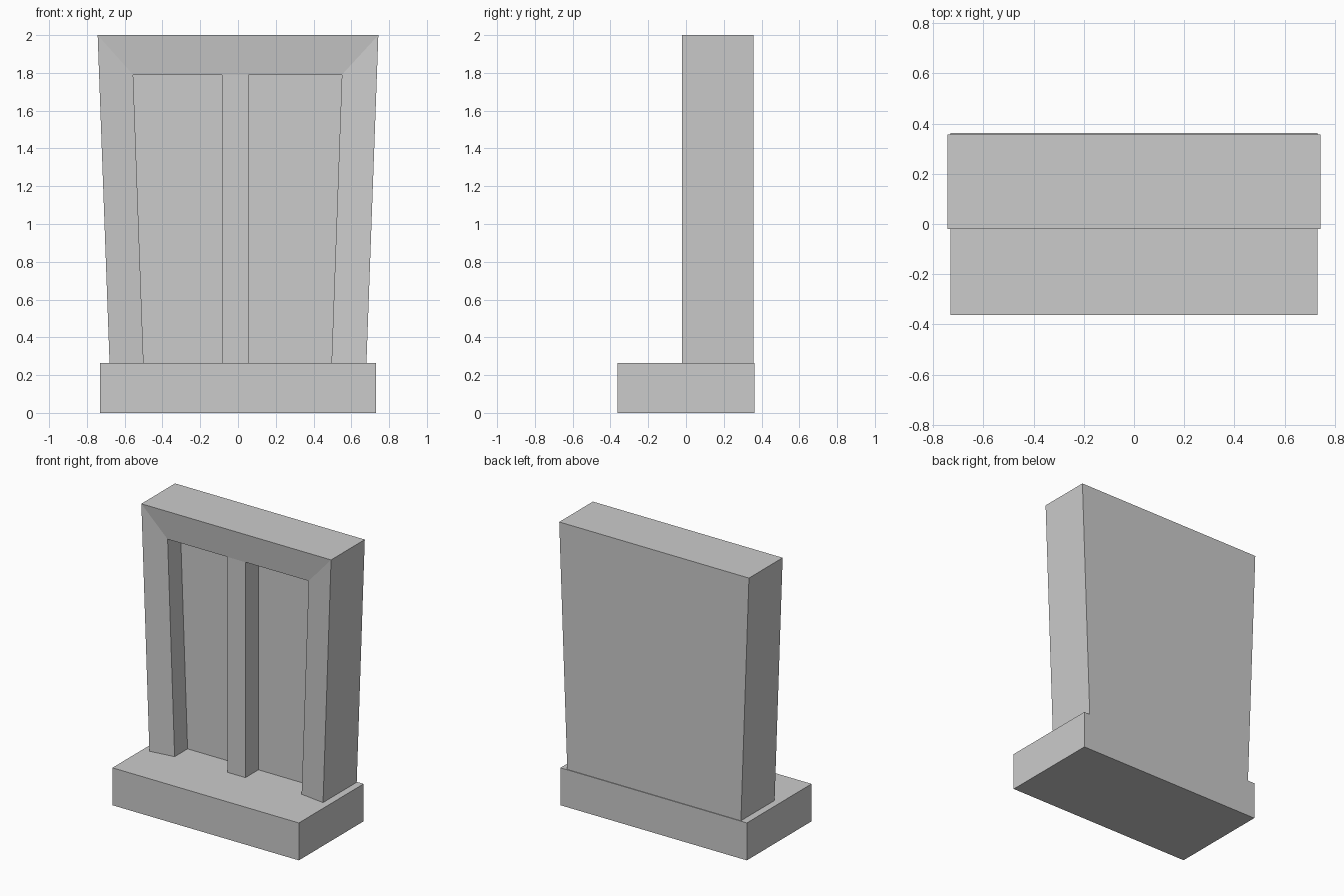
import bpy
import bmesh

if "Cube" in bpy.data.objects:
    bpy.data.objects.remove(bpy.data.objects["Cube"], do_unlink=True)

# Single plain stone colour
stone = bpy.data.materials.new("grey_stone")
stone.use_nodes = True
colour = (0.6, 0.6, 0.6, 1)
stone.diffuse_color = colour
stone.node_tree.nodes["Principled BSDF"].inputs["Base Color"].default_value = colour

BASE_TOP, TOP, LINTEL = 0.265, 2.0, 1.79
FRONT, RECESS, PANEL, BACK = -0.02, 0.005, 0.15, 0.357


def finish(name, bm):
    bmesh.ops.remove_doubles(bm, verts=bm.verts, dist=0.0001)
    bmesh.ops.recalc_face_normals(bm, faces=bm.faces)
    mesh = bpy.data.meshes.new(name)
    bm.to_mesh(mesh)
    bm.free()
    mesh.materials.append(stone)
    obj = bpy.data.objects.new(name, mesh)
    bpy.context.collection.objects.link(obj)
    return obj


def outline(bottom_l, bottom_r, top_l, top_r, top, y):
    """Four corners: bottom left, bottom right, top right, top left."""
    return [(bottom_l, y, BASE_TOP), (bottom_r, y, BASE_TOP),
            (top_r, y, top), (top_l, y, top)]


# Plinth
bm = bmesh.new()
bmesh.ops.create_cube(bm, size=1)
for v in bm.verts:
    v.co.x *= 1.46
    v.co.y *= 0.724
    v.co.z = (v.co.z + 0.5) * BASE_TOP
finish("plinth", bm)

# Tapered slab with a bevelled frame and two recessed panels
bm = bmesh.new()


def face(*points):
    bm.faces.new([bm.verts.new(p) for p in points])


outer = outline(-0.68, 0.68, -0.743, 0.743, TOP, FRONT)
rear = outline(-0.68, 0.68, -0.743, 0.743, TOP, BACK)
niches = [(-0.5, -0.085, -0.555, -0.085), (0.055, 0.495, 0.055, 0.55)]
left, right = [outline(*n, LINTEL, RECESS) for n in niches]

# Slab sides, top and back
face(*rear)
for i in (1, 2, 3):
    j = (i + 1) % 4
    face(outer[i], outer[j], rear[j], rear[i])

# Jambs, lintel and mullion
face(outer[0], left[0], left[3], outer[3])
face(right[1], outer[1], outer[2], right[2])
face(outer[3], left[3], left[2], right[3], right[2], outer[2])
face(left[1], right[0], right[3], left[2])

# Niche walls and panels
for rim, niche in ((left, niches[0]), (right, niches[1])):
    panel = outline(*niche, LINTEL, PANEL)
    face(*panel)
    for i in (1, 2, 3):
        j = (i + 1) % 4
        face(rim[i], rim[j], panel[j], panel[i])

# Underside strips that close the slab around the niche floors
lp = outline(*niches[0], LINTEL, PANEL)
rp = outline(*niches[1], LINTEL, PANEL)
face(outer[0], left[0], lp[0], lp[1], left[1], right[0],
     rp[0], rp[1], right[1], outer[1], rear[1], rear[0])
finish("framed_slab", bm)
